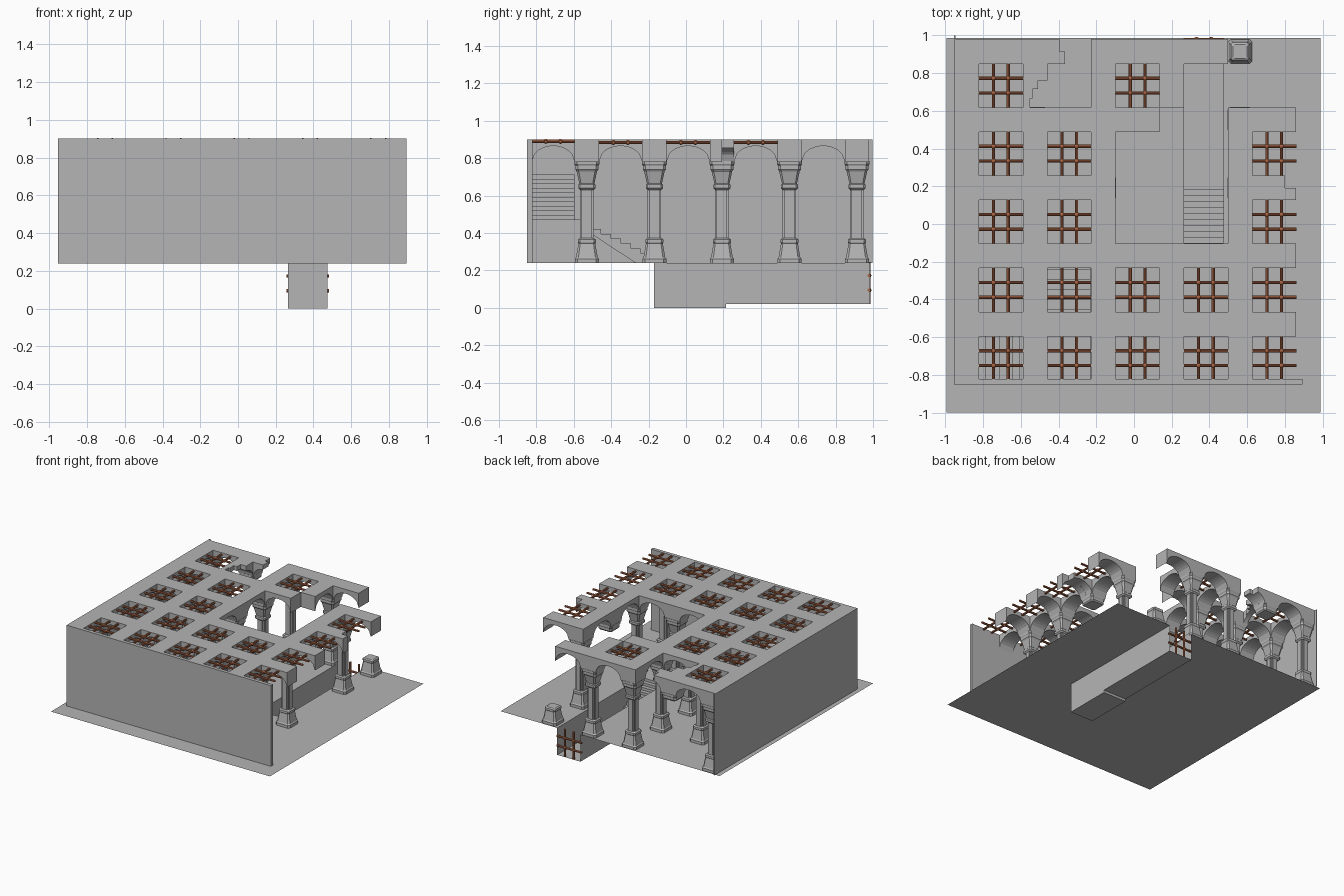
import bpy, bmesh, math
from mathutils import Vector

if "Cube" in bpy.data.objects:
    bpy.data.objects.remove(bpy.data.objects["Cube"])

def mat(name, c):
    m = bpy.data.materials.new(name)
    m.diffuse_color = (*c, 1)
    m.use_nodes = True
    m.node_tree.nodes["Principled BSDF"].inputs["Base Color"].default_value = m.diffuse_color
    return m

STONE = mat("grey_stone", (0.46, 0.46, 0.46))
RUST = mat("rusty_iron", (0.40, 0.13, 0.06))

def finish(name, bm, material, smooth=False):
    bmesh.ops.recalc_face_normals(bm, faces=bm.faces)
    me = bpy.data.meshes.new(name)
    bm.to_mesh(me)
    bm.free()
    me.materials.append(material)
    ob = bpy.data.objects.new(name, me)
    bpy.context.collection.objects.link(ob)
    if smooth:
        for p in me.polygons:
            p.use_smooth = True
    return ob

def loft(bm, rings, caps=True):
    vs = [[bm.verts.new(p) for p in r] for r in rings]
    n = len(vs[0])
    for a, b in zip(vs, vs[1:]):
        for k in range(n):
            bm.faces.new((a[k], a[(k + 1) % n], b[(k + 1) % n], b[k]))
    if caps:
        bm.faces.new(vs[0][::-1])
        bm.faces.new(vs[-1])

def box(bm, x0, x1, y0, y1, z0, z1):
    loft(bm, [[(x0, y0, z), (x1, y0, z), (x1, y1, z), (x0, y1, z)] for z in (z0, z1)])

def prism(bm, axis, prof, lo, hi):
    """Extrude a (u, z) outline; u runs along axis, width lo..hi across it."""
    f = (lambda u, w, z: (u, w, z)) if axis == 'x' else (lambda u, w, z: (w, u, z))
    loft(bm, [[f(u, w, z) for u, z in prof] for w in (lo, hi)])

def quad(bm, pts):
    bm.faces.new([bm.verts.new(p) for p in pts])

# layout grid of columns (bays between them)
P, H, FLOOR, TOP, SPRING = 0.362, 0.065, 0.24, 0.9, 0.78
XS = [-0.886 + P * i for i in range(5)]
YS = [-0.53 + 0.361 * j for j in range(5)]

# ---- ceiling: node blocks joined by arched beams ----
bm = bmesh.new()

def arch(axis, a, b, lo, hi, t0=0.0, t1=1.0):
    n, pts = 14, []
    for k in range(n + 1):
        t = t0 + (t1 - t0) * k / n
        c = 2 * t - 1
        pts.append((a + (b - a) * t, SPRING + 0.085 * math.sqrt(max(0, 1 - c * c))))
    pts += [(pts[-1][0], TOP), (pts[0][0], TOP)]
    prism(bm, axis, pts, lo, hi)

NO_NODE = {(3, 2), (3, 3), (4, 4)}
NO_X = {(2, 2), (3, 2), (3, 3), (1, 4), (4, 4), (4, 2)}
NO_Y = {(3, 1), (3, 2), (4, 3), (1, 3)}
for i, x in enumerate(XS):
    arch('y', -0.825, YS[0] - H, x - H, x + H)
    for j, y in enumerate(YS):
        if (i, j) not in NO_NODE:
            box(bm, x - H, x + H, y - H, y + H, SPRING, TOP)
        if (i, j) not in NO_X:
            arch('x', x + H, x + P - H, y - H, y + H)
        if j < 4 and (i, j) not in NO_Y:
            arch('y', y + H, YS[j + 1] - H, x - H, x + H)
# broken beam stubs
x, y = XS[1], YS[4]
arch('x', x + H, x + P - H, y - H, y, 0, 0.40)
arch('x', x + H, x + P - H, y, y + H, 0, 0.28)
for lo_t, hi_t, w in ((0.62, 1, 2 * H), (0.42, 0.62, 0.08), (0.2, 0.42, 0.05), (0, 0.2, 0.038)):
    arch('y', YS[3] + H, YS[4] - H, x - H, x - H + w, lo_t, hi_t)
x, y = XS[4], YS[2]
arch('x', x + H, x + P - H, y - H, y, 0, 1)
arch('x', x + H, x + P - H, y, y + H, 0, 0.75)
finish("vaulted_ceiling", bm, STONE)

# ---- columns ----
def square_ring(x, y, h, z, c=0.22):
    d = h * (1 - c)
    return [(x + u, y + v, z) for u, v in ((h, -d), (h, d), (d, h), (-d, h),
                                           (-h, d), (-h, -d), (-d, -h), (d, -h))]

BASE = [(0.064, 0.24), (0.064, 0.262), (0.058, 0.27), (0.045, 0.345), (0.048, 0.35), (0.048, 0.365), (0.038, 0.372)]
CAP = [(0.036, 0.63), (0.046, 0.64), (0.046, 0.658), (0.040, 0.664), (0.055, 0.73),
       (0.062, 0.74), (0.062, 0.76), (0.067, 0.768), (0.067, 0.785)]

def stack(bm, x, y, prof):
    loft(bm, [square_ring(x, y, h, z) for h, z in prof])

NO_SHAFT = {(1, 4), (4, 2)}
bases, shafts, caps = bmesh.new(), bmesh.new(), bmesh.new()
for i, x in enumerate(XS):
    for j, y in enumerate(YS):
        if (i, j) in {(3, 2), (3, 3)}:
            continue
        if (i, j) not in NO_SHAFT:
            stack(bases, x, y, BASE)
        if (i, j) == (4, 4):
            continue
        stack(caps, x, y, CAP[4:] if (i, j) in NO_SHAFT else CAP)
        if (i, j) not in NO_SHAFT:
            for a, b in ((0.036, 0.018), (0.018, 0.036), (0.028, 0.028)):
                box(shafts, x - a, x + a, y - b, y + b, 0.365, 0.64)
finish("column_bases", bases, STONE)
finish("column_shafts", shafts, STONE)
finish("column_capitals", caps, STONE)

# ---- walls ----
bm = bmesh.new()
box(bm, -0.953, 0.893, -0.85, -0.822, FLOOR, TOP)
finish("front_wall", bm, STONE)
bm = bmesh.new()
box(bm, -0.955, -0.947, -0.85, 0.998, FLOOR, TOP)
finish("left_wall", bm, STONE)

# ---- floor with a trench opening ----
T0, T1, E = 0.265, 0.475, 0.985
bm = bmesh.new()
for x0, x1, y0, y1 in ((-0.993, T0, -0.998, E), (T1, 0.987, -0.998, E), (T0, T1, -0.998, -0.1)):
    quad(bm, [(x0, y0, FLOOR), (x1, y0, FLOOR), (x1, y1, FLOOR), (x0, y1, FLOOR)])
finish("floor", bm, STONE)

# ---- trench: side walls, bottom and steps ----
bm = bmesh.new()
for x in (T0, T1):
    quad(bm, [(x, -0.17, 0), (x, 0.215, 0), (x, 0.215, 0.02), (x, E, 0.02), (x, E, FLOOR), (x, -0.17, FLOOR)])
quad(bm, [(T0, 0.215, 0.02), (T1, 0.215, 0.02), (T1, E, 0.02), (T0, E, 0.02)])
finish("trench", bm, STONE)

def flight(name, axis, u0, du, z0, dz, n, lo, hi, under):
    """Stair outline: n steps starting at (u0, z0), then the underside points."""
    pts = [(u0, z0)]
    for k in range(n):
        pts += [(u0 + du * k, z0 + dz * (k + 1)), (u0 + du * (k + 1), z0 + dz * (k + 1))]
    bm = bmesh.new()
    prism(bm, axis, pts + under, lo, hi)
    finish(name, bm, STONE)

flight("trench_steps", 'y', -0.1, 0.0315, FLOOR, -0.022, 10, T0, T1,
       [(0.215, 0.0), (-0.17, 0.0), (-0.17, FLOOR - 0.001)])

# ---- corner staircase ----
flight("lower_stair", 'y', -0.56, 0.053, 0.472, -0.0257, 9, -0.46, -0.23,
       [(-0.27, FLOOR), (-0.56, 0.43)])
flight("upper_stair", 'x', -0.46, -0.036, 0.472, 0.024, 10, -0.822, -0.595,
       [(-0.947, 0.712), (-0.947, 0.65), (-0.82, 0.65), (-0.46, 0.41)])
bm = bmesh.new()
box(bm, -0.46, -0.23, -0.822, -0.56, FLOOR, 0.472)
finish("stair_landing", bm, STONE)

# ---- iron grates ----
def rod(bm, a, b, r=0.0085, n=8):
    a, b = Vector(a), Vector(b)
    d = (b - a).normalized()
    s = d.orthogonal().normalized()
    t = d.cross(s)
    loft(bm, [[p + r * (s * math.cos(2 * math.pi * k / n) + t * math.sin(2 * math.pi * k / n))
               for k in range(n)] for p in (a, b)])

def grate(bm, c, u, v, half):
    c, u, v = Vector(c), Vector(u), Vector(v)
    for s in (-0.039, 0.039):
        rod(bm, c + u * s - v * half, c + u * s + v * half)
        rod(bm, c + v * s - u * half, c + v * s + u * half)
        for q in (-0.039, 0.039):
            r = bmesh.ops.create_icosphere(bm, subdivisions=2, radius=0.0135)
            bmesh.ops.translate(bm, verts=r['verts'], vec=c + u * s + v * q)

bm = bmesh.new()
MISSING = {(2, 2), (3, 2), (2, 3), (3, 3), (1, 4), (3, 4), (4, 4)}
for i in range(5):
    for j in range(5):
        if (i, j) not in MISSING:
            z = 0.89 if j == 0 else 0.884
            grate(bm, (XS[i] + P / 2, YS[j] - 0.1805, z), (1, 0, 0), (0, 1, 0), 0.117)
finish("ceiling_grates", bm, RUST, True)
bpy.context.view_layer.objects.active = bpy.data.objects["ceiling_grates"]
bpy.context.active_object.select_set(True)
bpy.ops.object.shade_smooth_by_angle()
bm = bmesh.new()
grate(bm, (0.37, 0.978, 0.133), (1, 0, 0), (0, 0, 1), 0.112)
finish("trench_grate", bm, RUST)
